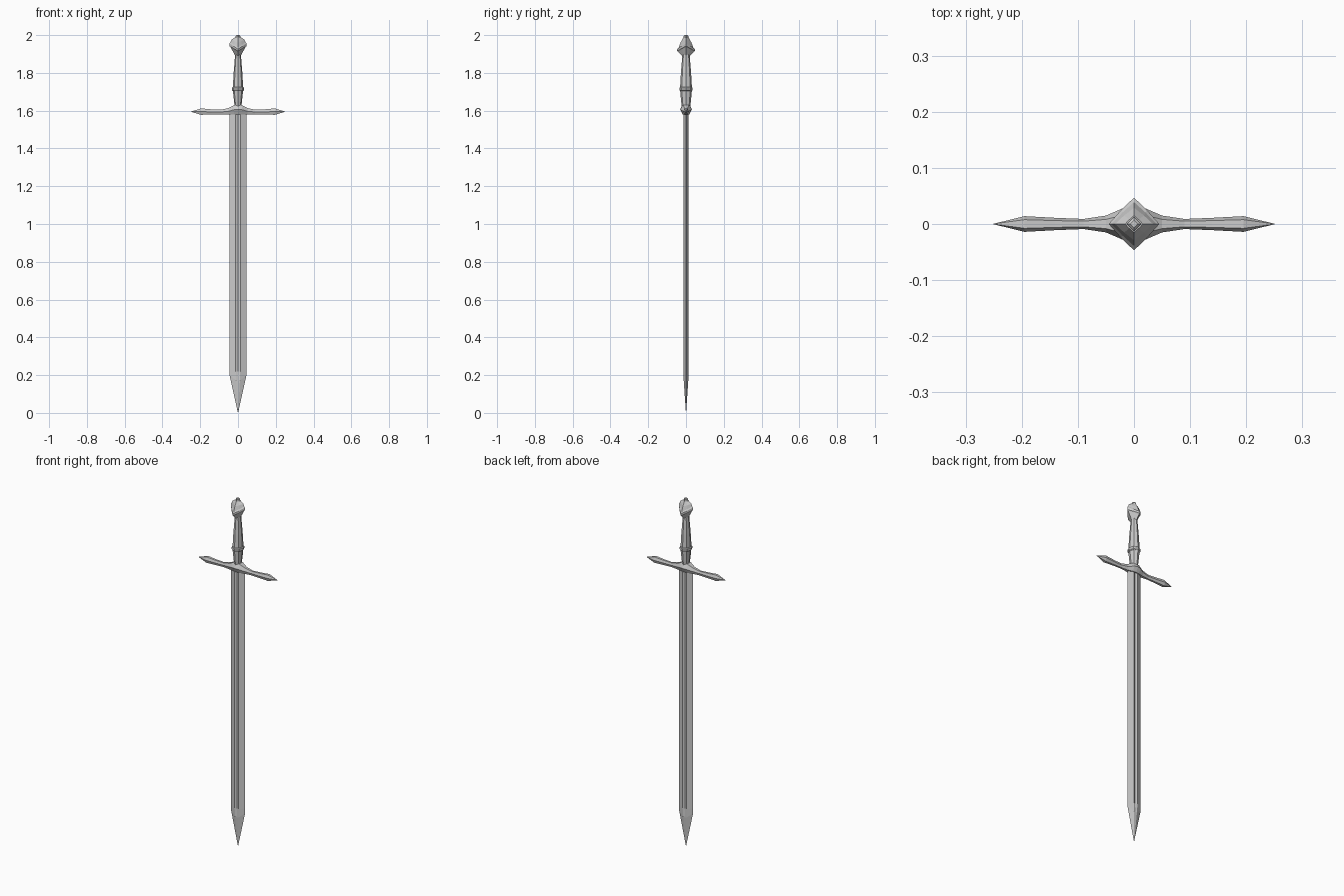
import bpy, bmesh, math

if "Cube" in bpy.data.objects:
    bpy.data.objects.remove(bpy.data.objects["Cube"])


def loft(name, rings):
    """Skin equal-length rings of points and cap both ends."""
    bm = bmesh.new()
    vs = [[bm.verts.new(p) for p in r] for r in rings]
    n = len(vs[0])
    for a, b in zip(vs, vs[1:]):
        for i in range(n):
            j = (i + 1) % n
            bm.faces.new((a[i], a[j], b[j], b[i]))
    bm.faces.new(vs[0])
    bm.faces.new(vs[-1])
    bmesh.ops.remove_doubles(bm, verts=bm.verts, dist=1e-5)
    bmesh.ops.recalc_face_normals(bm, faces=bm.faces)
    me = bpy.data.meshes.new(name)
    bm.to_mesh(me)
    bm.free()
    ob = bpy.data.objects.new(name, me)
    bpy.context.collection.objects.link(ob)
    return ob


def oval(rx, ry, z, n=8):
    return [(rx * math.cos(2 * math.pi * i / n), ry * math.sin(2 * math.pi * i / n), z)
            for i in range(n)]


# Blade: bevelled edges and a shallow fuller that closes near the point
def blade_ring(w, ridge, t, groove, z, zc):
    half = [(w, 0, z), (ridge, t, zc), (0, groove, zc), (-ridge, t, zc)]
    return half + [(-x, -y, h) for x, y, h in half]


loft("blade", [
    blade_ring(0.0005, 0.0002, 0.0005, 0.0005, 0.0, 0.0),
    blade_ring(0.045, 0.010, 0.012, 0.012, 0.20, 0.17),
    blade_ring(0.045, 0.012, 0.013, 0.008, 0.23, 0.22),
    blade_ring(0.045, 0.012, 0.013, 0.008, 1.60, 1.60),
])


# Crossguard: six-sided sections (x, half depth, bottom, top), mirrored
def guard_ring(x, d, lo, hi):
    mid = (lo + hi) / 2
    return [(x, d, mid), (x, d * 0.55, hi), (x, -d * 0.55, hi),
            (x, -d, mid), (x, -d * 0.55, lo), (x, d * 0.55, lo)]


arm = [(0.0, 0.031, 1.580, 1.634), (0.02, 0.028, 1.580, 1.630),
       (0.05, 0.015, 1.580, 1.614), (0.09, 0.009, 1.581, 1.605),
       (0.14, 0.011, 1.580, 1.607), (0.195, 0.014, 1.578, 1.612),
       (0.25, 0.0005, 1.594, 1.595)]
loft("crossguard", [guard_ring(-x, d, a, b) for x, d, a, b in reversed(arm[1:])]
     + [guard_ring(*s) for s in arm])

# Grip
loft("grip", [oval(*s) for s in [
    (0.018, 0.022, 1.62), (0.021, 0.026, 1.65), (0.027, 0.031, 1.705),
    (0.027, 0.031, 1.73), (0.023, 0.027, 1.80), (0.015, 0.019, 1.90)]])

# Grip ring
loft("grip_ring", [oval(*s) for s in [
    (0.029, 0.031, 1.705), (0.033, 0.034, 1.709),
    (0.033, 0.034, 1.721), (0.029, 0.031, 1.725)]])


# Pommel: four-cornered rings whose front and back corners dip, with a raised band
def pommel_ring(rx, ry, zx, zy):
    m = 0.52
    zm = (zx + zy) / 2
    return [(rx, 0, zx), (rx * m, ry * m, zm), (0, ry, zy), (-rx * m, ry * m, zm),
            (-rx, 0, zx), (-rx * m, -ry * m, zm), (0, -ry, zy), (rx * m, -ry * m, zm)]


loft("pommel", [pommel_ring(*s) for s in [
    (0.015, 0.018, 1.890, 1.885), (0.020, 0.024, 1.900, 1.893),
    (0.040, 0.041, 1.938, 1.912), (0.045, 0.047, 1.942, 1.916),
    (0.045, 0.047, 1.956, 1.926), (0.040, 0.039, 1.962, 1.934),
    (0.034, 0.029, 1.976, 1.960), (0.016, 0.015, 1.988, 1.986)]])

# Pommel cap
loft("pommel_cap", [oval(r, r, z, 4) for r, z in
                    [(0.013, 1.983), (0.013, 1.995), (0.007, 2.0)]])
